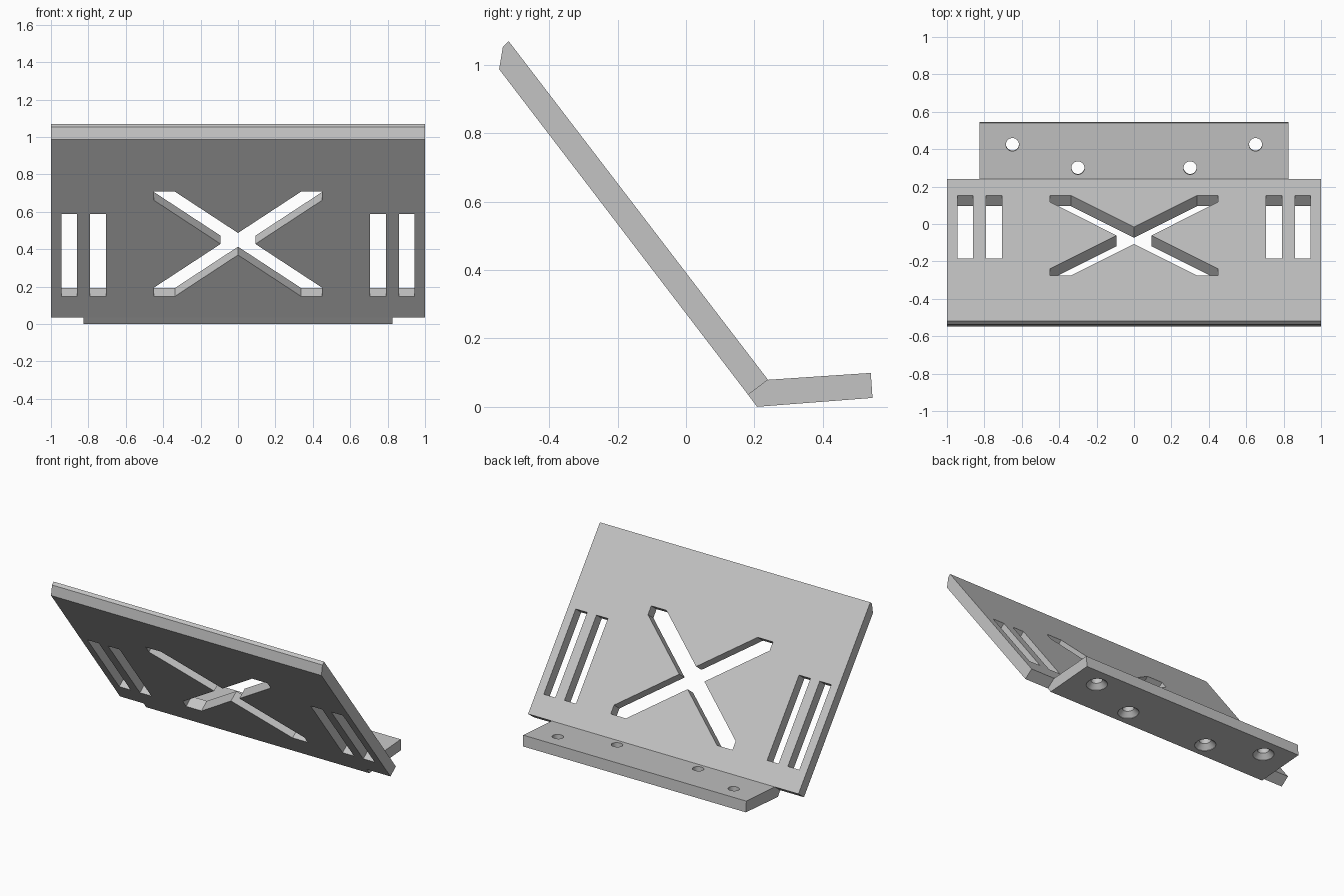
import bpy, bmesh, math
from mathutils import Vector

if "Cube" in bpy.data.objects:
    bpy.data.objects.remove(bpy.data.objects["Cube"], do_unlink=True)

grey = bpy.data.materials.new("plain grey")
grey.use_nodes = True
grey.diffuse_color = (0.55, 0.55, 0.55, 1)
grey.node_tree.nodes["Principled BSDF"].inputs["Base Color"].default_value = (0.55, 0.55, 0.55, 1)


def loft(bm, rings):
    """Closed solid through matching rings of points."""
    loops = [[bm.verts.new(p) for p in ring] for ring in rings]
    n = len(loops[0])
    for a, b in zip(loops, loops[1:]):
        for i in range(n):
            j = (i + 1) % n
            bm.faces.new((a[i], a[j], b[j], b[i]))
    bm.faces.new(loops[0][::-1])
    bm.faces.new(loops[-1])


def make_object(name, bm):
    bmesh.ops.recalc_face_normals(bm, faces=bm.faces[:])
    mesh = bpy.data.meshes.new(name)
    bm.to_mesh(mesh)
    bm.free()
    mesh.materials.append(grey)
    obj = bpy.data.objects.new(name, mesh)
    bpy.context.collection.objects.link(obj)
    return obj


def extruded(name, profile, half_width):
    bm = bmesh.new()
    loft(bm, [[(x, y, z) for y, z in profile] for x in (-half_width, half_width)])
    return make_object(name, bm)


def cut(obj, cutter_bm):
    """Subtract the cutter, bake the result and discard the cutter."""
    cutter = make_object(obj.name + "_cutter", cutter_bm)
    cutter.hide_render = True
    mod = obj.modifiers.new("openings", "BOOLEAN")
    mod.operation, mod.solver, mod.object = "DIFFERENCE", "EXACT", cutter
    bpy.context.view_layer.update()
    graph = bpy.context.evaluated_depsgraph_get()
    baked = bpy.data.meshes.new_from_object(obj.evaluated_get(graph))
    obj.modifiers.clear()
    obj.data = baked
    bpy.data.objects.remove(cutter, do_unlink=True)


# Shared bend line, and the directions of both plates away from it
bend_top, bend_inner = (0.24, 0.079), (0.182, 0.035)
origin = Vector((0, *bend_top))
thick = 0.073
up_slope = Vector((0, -0.609, 0.793)).normalized()
slope_normal = Vector((0, 0.793, 0.609)).normalized()
out_flange = Vector((0, 0.301, 0.02)).normalized()
flange_normal = Vector((0, -out_flange.z, out_flange.y))

# Sloping panel with bevelled top edge
panel = extruded("sloping_panel", [bend_top, (-0.519, 1.07), (-0.536, 1.054),
                                   (-0.547, 0.988), bend_inner], 1.0)


def panel_prism(bm, outline):
    flat = [origin + Vector((x, 0, 0)) + up_slope * s for x, s in outline]
    loft(bm, [[p + slope_normal * h for p in flat] for h in (-2 * thick, thick)])


panel_cuts = bmesh.new()
# Paired strap slots at each side
for side in (-1, 1):
    for inner in (0.707, 0.86):
        a, b = side * inner, side * (inner + 0.085)
        panel_prism(panel_cuts, [(a, 0.143), (b, 0.143), (b, 0.698), (a, 0.698)])

# Diagonal cross opening, mirrored from one quarter
mid = 0.4955
quarter = [(0.093, 0), (0.45, 0.2945), (0.45, 0.352), (0.337, 0.352), (0, 0.074)]
half = quarter + [(-x, s) for x, s in quarter[-2::-1]]
cross = half + [(x, -s) for x, s in half[-2:0:-1]]
panel_prism(panel_cuts, [(x, mid + s) for x, s in cross])
cut(panel, panel_cuts)

# Mounting flange
flange = extruded("mounting_flange", [bend_top, (0.541, 0.099), (0.546, 0.026),
                                      (0.208, 0.0), bend_inner], 0.825)

# Screw holes, countersunk from underneath
flange_cuts = bmesh.new()
circle = [2 * math.pi * i / 32 for i in range(32)]
steps = [(0.035, 0.03), (0.035, 0.03 - thick), (0.064, -thick), (0.064, -thick - 0.03)]
for side in (-1, 1):
    for x, y in ((0.65, 0.425), (0.3, 0.3)):
        centre = origin + Vector((side * x, 0, 0)) + out_flange * (y - bend_top[0])
        loft(flange_cuts, [[centre + flange_normal * h
                            + Vector((r * math.cos(t), 0, 0)) + out_flange * r * math.sin(t)
                            for t in circle] for r, h in steps])
cut(flange, flange_cuts)

# Round hole walls smooth, all plate edges sharp
bpy.ops.object.select_all(action="DESELECT")
for obj in (panel, flange):
    obj.select_set(True)
bpy.context.view_layer.objects.active = panel
bpy.ops.object.shade_smooth_by_angle(angle=math.radians(15))
